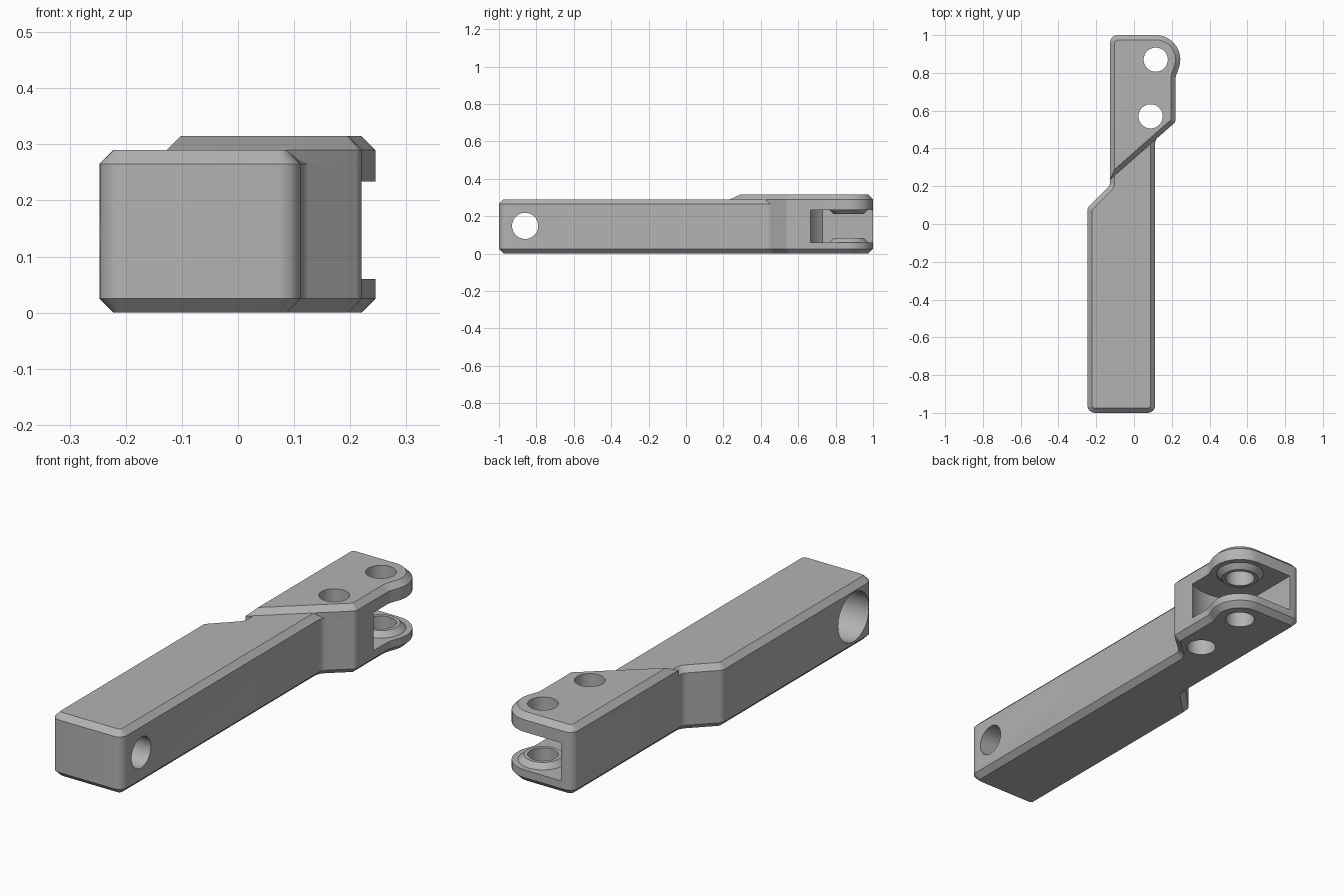
import bpy, bmesh, math
from mathutils import Vector, Matrix

if "Cube" in bpy.data.objects:
    bpy.data.objects.remove(bpy.data.objects["Cube"])

CH = 0.025                      # edge chamfer
PIVOT = Vector((0.115, 0.87))   # centre of the rounded ear
EAR_R = 0.13
MID_Z = 0.148

grey = bpy.data.materials.new("light grey")
grey.diffuse_color = (0.45, 0.45, 0.45, 1)
grey.use_nodes = True
grey.node_tree.nodes["Principled BSDF"].inputs["Base Color"].default_value = grey.diffuse_color


def arc(c, r, a0, a1, n):
    return [Vector((c[0] + r * math.cos(math.radians(a0 + (a1 - a0) * i / n)),
                    c[1] + r * math.sin(math.radians(a0 + (a1 - a0) * i / n)))) for i in range(n + 1)]


def rounded(points, n=6):
    """Round each (x, y, radius) corner of a closed outline; radius 0 keeps it."""
    out = []
    for i, (x, y, r) in enumerate(points):
        p = Vector((x, y))
        if r == 0:
            out.append(p)
            continue
        a = (Vector(points[i - 1][:2]) - p).normalized()
        b = (Vector(points[(i + 1) % len(points)][:2]) - p).normalized()
        half = a.angle(b) / 2
        c = p + (a + b).normalized() * (r / math.sin(half))
        s = p + a * (r / math.tan(half)) - c
        e = p + b * (r / math.tan(half)) - c
        for k in range(n + 1):
            t = k / n
            ang = s.angle_signed(e) * -t
            out.append(c + Matrix.Rotation(ang, 2) @ s)
    return out


def inset(pts, d):
    """Mitred inward offset of a counter-clockwise outline."""
    out = []
    for i, p in enumerate(pts):
        u = (p - pts[i - 1]).normalized()
        v = (pts[(i + 1) % len(pts)] - p).normalized()
        n1, n2 = Vector((-u.y, u.x)), Vector((-v.y, v.x))
        out.append(p + (n1 + n2) * (d / (1 + n1.dot(n2))))
    return out


def loft(name, rings):
    """Solid through stacked (outline, z) rings."""
    bm = bmesh.new()
    loops = [[bm.verts.new((p.x, p.y, z)) for p in pts] for pts, z in rings]
    n = len(loops[0])
    for lo, hi in zip(loops, loops[1:]):
        for i in range(n):
            j = (i + 1) % n
            bm.faces.new((lo[i], lo[j], hi[j], hi[i]))
    bm.faces.new(loops[0][::-1])
    bm.faces.new(loops[-1])
    bmesh.ops.recalc_face_normals(bm, faces=bm.faces)
    me = bpy.data.meshes.new(name)
    bm.to_mesh(me)
    bm.free()
    me.materials.append(grey)
    ob = bpy.data.objects.new(name, me)
    bpy.context.collection.objects.link(ob)
    return ob


def cylinder(name, c, r0, r1, z0, z1, n=48):
    return loft(name, [(arc(c, r0, 0, 360 - 360 / n, n - 1), z0),
                       (arc(c, r1, 0, 360 - 360 / n, n - 1), z1)])


def combine(target, tool, op):
    mod = target.modifiers.new(op.lower(), 'BOOLEAN')
    mod.operation, mod.solver, mod.object = op, 'EXACT', tool
    bpy.context.view_layer.objects.active = target
    bpy.ops.object.modifier_apply(modifier=mod.name)
    bpy.data.objects.remove(tool)


# Outlines: the head side is shared by the full body and the raised head
ear = [(p.x, p.y, 0) for p in arc(PIVOT, EAR_R, -20, 90, 20)]
head_side = [(0.22, 0.54, 0.03), (0.22, 0.779, 0.08)] + ear + [(-0.127, 1.0, 0.04)]
body_pts = rounded([(-0.247, -1, 0.04), (0.112, -1, 0.04), (0.112, 0.445, 0.04)] + head_side
                   + [(-0.127, 0.205, 0.04), (-0.247, 0.085, 0.04)])
head_pts = rounded([(-0.127, 0.235, 0)] + head_side)

# Body with chamfered top and bottom, plus the raised head
body = loft("tool_holder_body", [(inset(body_pts, CH), 0), (body_pts, CH),
                                 (body_pts, 0.29 - CH), (inset(body_pts, CH), 0.29)])
head = loft("raised_head", [(head_pts, 0.12), (head_pts, 0.315 - CH),
                            (inset(head_pts, CH), 0.315)])
combine(body, head, 'UNION')

# Slot between the two ears, with a curved end around the pivot
slot_r, slot_x = 0.23, -0.067
start = 360 - math.degrees(math.acos((slot_x - PIVOT.x) / slot_r))
slot_pts = arc(PIVOT, slot_r, start, 330, 24) + [Vector(p) for p in
                                                 ((0.4, 0.755), (0.4, 1.2), (slot_x, 1.2))]
combine(body, loft("slot", [(slot_pts, 0.06), (slot_pts, 0.234)]), 'DIFFERENCE')

# Conical bosses on the inside of each ear
combine(body, cylinder("lower_boss", PIVOT, 0.125, 0.08, 0.04, 0.083), 'UNION')
combine(body, cylinder("upper_boss", PIVOT, 0.08, 0.125, 0.211, 0.254), 'UNION')

# Pivot hole and second pin hole
for c in (PIVOT, (0.088, 0.57)):
    combine(body, cylinder("pin_hole", c, 0.064, 0.064, -0.1, 0.5), 'DIFFERENCE')

# Cross hole through the handle with a wide bore on the left
for r, x0, x1 in ((0.07, -0.4, 0.4), (0.112, -0.4, 0.0)):
    bore = cylinder("cross_bore", (0, 0), r, r, x0, x1)
    bore.data.transform(Matrix.Translation((0, -0.86, MID_Z)) @ Matrix.Rotation(math.pi / 2, 4, 'Y'))
    combine(body, bore, 'DIFFERENCE')

bpy.ops.object.select_all(action='DESELECT')
body.select_set(True)
bpy.context.view_layer.objects.active = body
bpy.ops.object.shade_smooth_by_angle(angle=math.radians(30))
